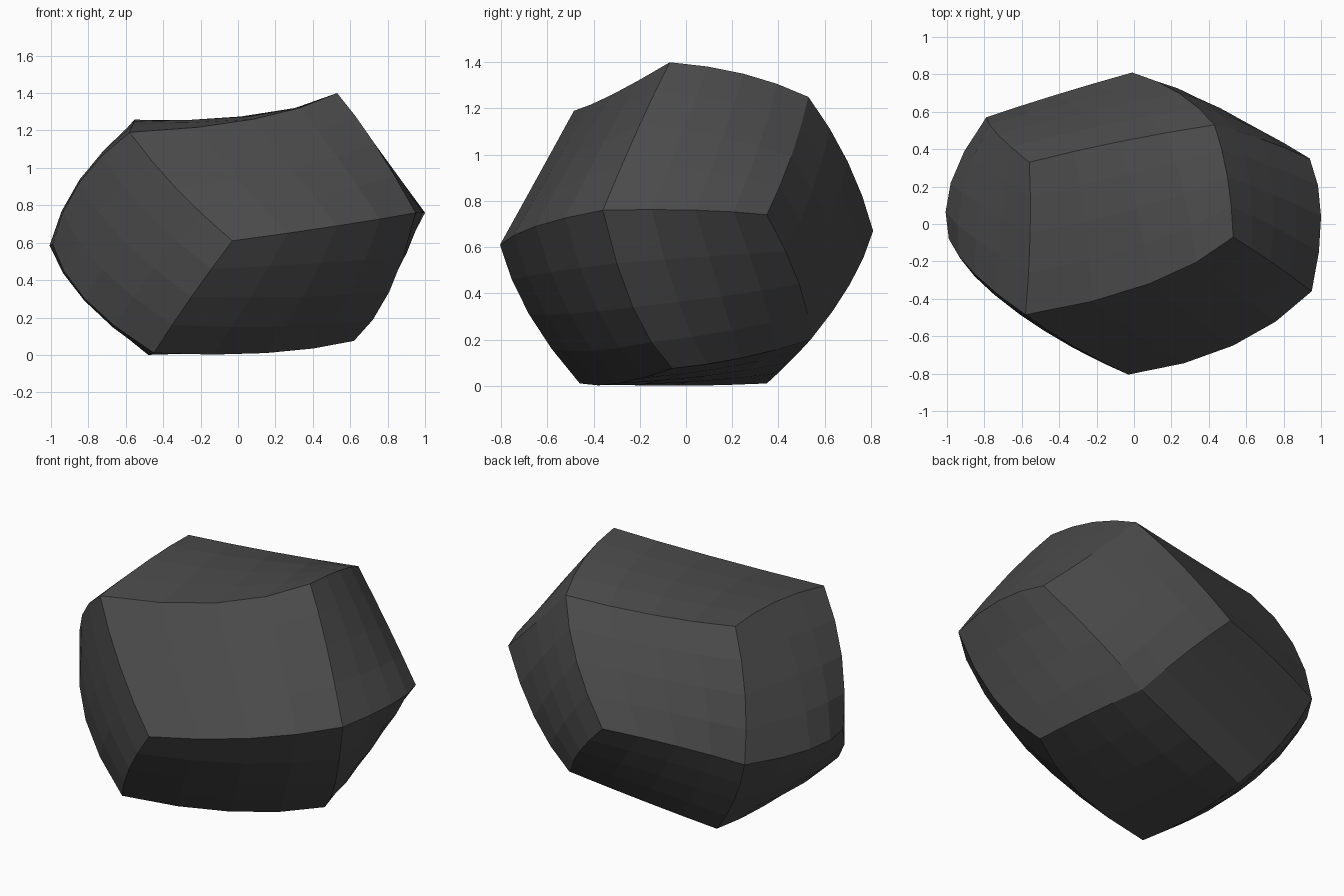
import bpy, bmesh
from mathutils import Vector

if "Cube" in bpy.data.objects:
    bpy.data.objects.remove(bpy.data.objects["Cube"])

# Boulder: a distorted rhombic dodecahedron, every face a curved 4x4 patch
CORNERS = {k: Vector(v) for k, v in {
    "A": (-.03, -.805, .61), "B": (.95, -.36, .76), "C": (.53, -.07, 1.40),
    "D": (-.58, -.485, 1.19), "E": (.43, .53, 1.25), "F": (-.56, .33, 1.25),
    "G": (.94, .35, .74), "H": (-.01, .81, .67), "I": (-.79, .57, .57),
    "J": (-.99, -.08, .59), "K": (-.45, -.46, .01), "L": (.62, -.06, .075),
    "M": (.40, .54, .20), "N": (-.45, .35, .01)}.items()}

# Point halfway along each curved edge
MIDS = {k: Vector(v) for k, v in {
    "AB": (.53, -.65, .69), "BC": (.73, -.20, 1.13), "CD": (.08, -.32, 1.26),
    "AD": (-.33, -.65, .89), "DF": (-.555, -.05, 1.25), "EF": (-.08, .44, 1.235),
    "CE": (.50, .25, 1.35), "BG": (1.0, .04, .76), "EG": (.68, .455, .99),
    "EH": (.24, .70, .97), "HI": (-.42, .69, .63), "FI": (-.73, .48, .94),
    "IJ": (-.98, .22, .58), "DJ": (-.85, -.27, .92), "JK": (-.82, -.28, .30),
    "AK": (-.25, -.68, .31), "BL": (.81, -.23, .34), "KL": (.15, -.29, .01),
    "GM": (.67, .49, .44), "LM": (.54, .24, .12), "HM": (.21, .71, .44),
    "MN": (-.03, .445, .10), "KN": (-.48, -.05, 0), "IN": (-.65, .47, .28)}.items()}

PATCHES = ["ABCD", "CDFE", "CBGE", "FEHI", "DFIJ", "DAKJ",
           "ABLK", "BGML", "EGMH", "KLMN", "HINM", "IJKN"]
STEPS = 4


def edge(p, q, t):
    """Quadratic curve from corner p to q through the edge's middle point."""
    m = MIDS["".join(sorted(p + q))]
    return (CORNERS[p] * (1 - t) * (1 - 2 * t) + m * 4 * t * (1 - t)
            + CORNERS[q] * t * (2 * t - 1))


def patch_point(a, b, c, d, u, v):
    """Coons blend of the four boundary curves."""
    ruled = (edge(a, b, u) * (1 - v) + edge(d, c, u) * v
             + edge(a, d, v) * (1 - u) + edge(b, c, v) * u)
    flat = (CORNERS[a].lerp(CORNERS[b], u)).lerp(CORNERS[d].lerp(CORNERS[c], u), v)
    return ruled - flat


bm = bmesh.new()
for a, b, c, d in PATCHES:
    grid = [[bm.verts.new(patch_point(a, b, c, d, i / STEPS, j / STEPS))
             for j in range(STEPS + 1)] for i in range(STEPS + 1)]
    for i in range(STEPS):
        for j in range(STEPS):
            bm.faces.new((grid[i][j], grid[i + 1][j], grid[i + 1][j + 1], grid[i][j + 1]))

# Weld the patches into one closed shell
bmesh.ops.remove_doubles(bm, verts=bm.verts[:], dist=1e-4)
bmesh.ops.recalc_face_normals(bm, faces=bm.faces[:])

mesh = bpy.data.meshes.new("boulder")
bm.to_mesh(mesh)
bm.free()
boulder = bpy.data.objects.new("boulder", mesh)
bpy.context.collection.objects.link(boulder)

# Dark stone colour
stone = bpy.data.materials.new("dark_stone")
stone.diffuse_color = (.07, .07, .07, 1)
stone.use_nodes = True
stone.node_tree.nodes["Principled BSDF"].inputs["Base Color"].default_value = stone.diffuse_color
mesh.materials.append(stone)
